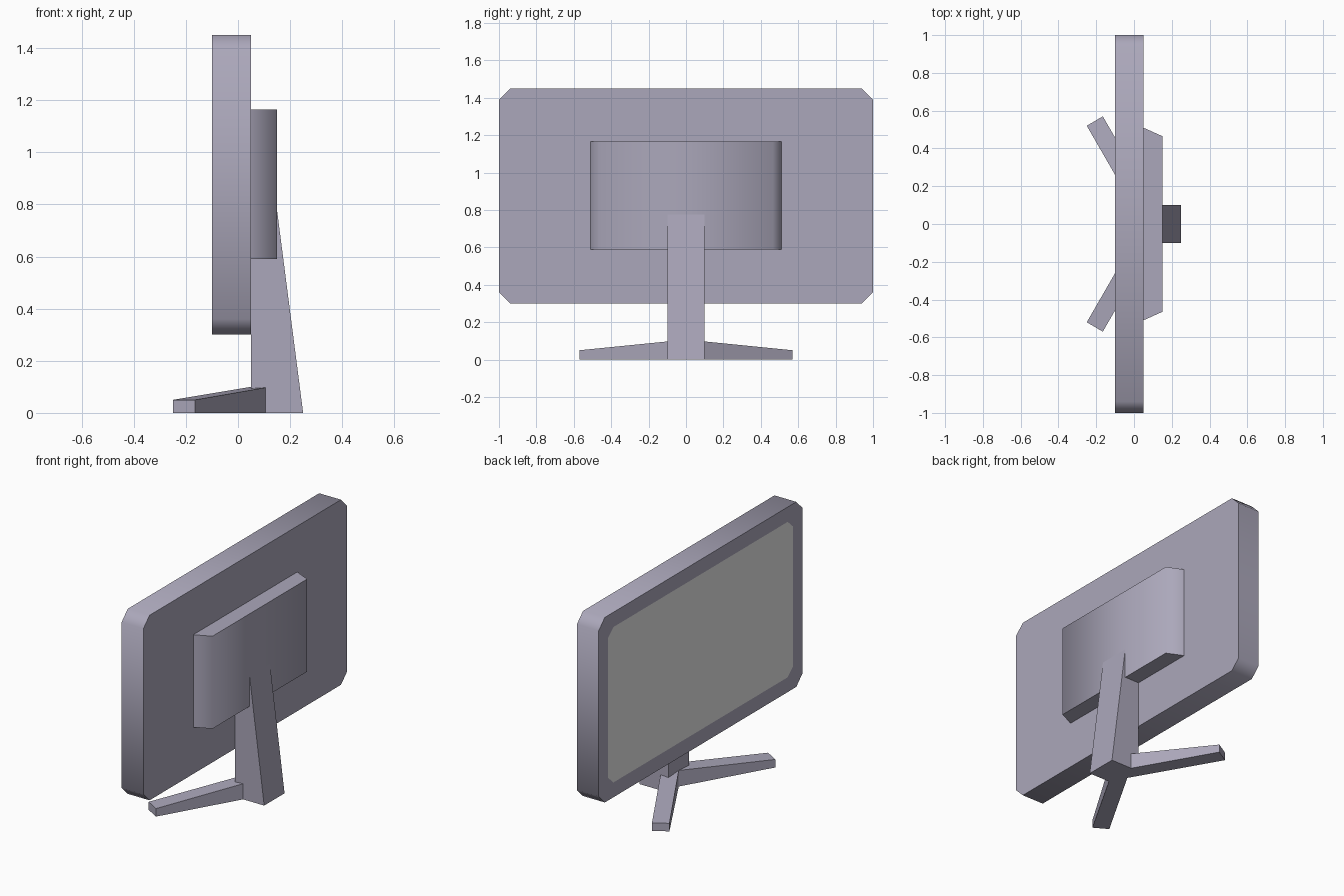
import bpy, bmesh, math
from mathutils import Vector

cube = bpy.data.objects.get("Cube")
if cube:
    bpy.data.objects.remove(cube, do_unlink=True)


def material(name, colour):
    mat = bpy.data.materials.new(name)
    mat.use_nodes = True
    mat.diffuse_color = colour
    mat.node_tree.nodes["Principled BSDF"].inputs["Base Color"].default_value = colour
    return mat


casing = material("dark_metal", (0.41, 0.39, 0.495, 1))
glass = material("screen_white", (1, 1, 1, 1))


def loft(name, lower, upper, smooth=False):
    """Solid between two outlines that have the same number of points."""
    bm = bmesh.new()
    a = [bm.verts.new(p) for p in lower]
    b = [bm.verts.new(p) for p in upper]
    bm.faces.new(a)
    bm.faces.new(b)
    for i in range(len(a)):
        j = (i + 1) % len(a)
        bm.faces.new((a[i], a[j], b[j], b[i]))
    bmesh.ops.recalc_face_normals(bm, faces=bm.faces)
    mesh = bpy.data.meshes.new(name)
    bm.to_mesh(mesh)
    bm.free()
    obj = bpy.data.objects.new(name, mesh)
    bpy.context.collection.objects.link(obj)
    mesh.materials.append(casing)
    if smooth:
        bpy.ops.object.select_all(action="DESELECT")
        obj.select_set(True)
        bpy.context.view_layer.objects.active = obj
        bpy.ops.object.shade_smooth_by_angle(angle=math.radians(66))
    return obj


# Display panel with clipped corners
half_w, half_h, mid_z, clip = 1.0, 0.575, 0.875, 0.06
outline = []
for sy, sz in ((1, 1), (-1, 1), (-1, -1), (1, -1)):
    pair = [(sy * half_w, sz * (half_h - clip)), (sy * (half_w - clip), sz * half_h)]
    outline += pair if sy * sz > 0 else pair[::-1]
panel = loft("display_panel",
             [(-0.1, y, mid_z + z) for y, z in outline],
             [(0.05, y, mid_z + z) for y, z in outline], smooth=True)

# Screen area, inset flush into the viewing face
panel.data.materials.append(glass)
bm = bmesh.new()
bm.from_mesh(panel.data)
screen = next(f for f in bm.faces if f.normal.x < -0.9)
bmesh.ops.inset_individual(bm, faces=[screen], thickness=0.005)
for v, (y, z) in zip(sorted(screen.verts, key=lambda v: math.atan2(v.co.z - mid_z, v.co.y)),
                     sorted(outline, key=lambda p: math.atan2(p[1], p[0]))):
    v.co = Vector((-0.1, y * 0.91, mid_z + z * 0.84))
screen.material_index = 1
bm.to_mesh(panel.data)
bm.free()

# Rear housing with sloping ends
housing = [(0.05, -0.51), (0.15, -0.465), (0.15, 0.465), (0.05, 0.51)]
loft("rear_housing", [(x, y, 0.59) for x, y in housing],
     [(x, y, 1.165) for x, y in housing], smooth=True)

# Tapered neck
neck = [(0.05, 0), (0.25, 0), (0.147, 0.8), (0.05, 0.8)]
loft("neck", [(x, -0.1, z) for x, z in neck], [(x, 0.1, z) for x, z in neck])

# Splayed feet, tapering in height towards the tips
foot = [(0.05, 0, 0.1), (0.105, 0.1, 0.097), (-0.165, 0.57, 0.05), (-0.25, 0.52, 0.05)]
for side, s in (("left", -1), ("right", 1)):
    loft(side + "_foot", [(x, s * y, 0) for x, y, z in foot],
         [(x, s * y, z) for x, y, z in foot])
